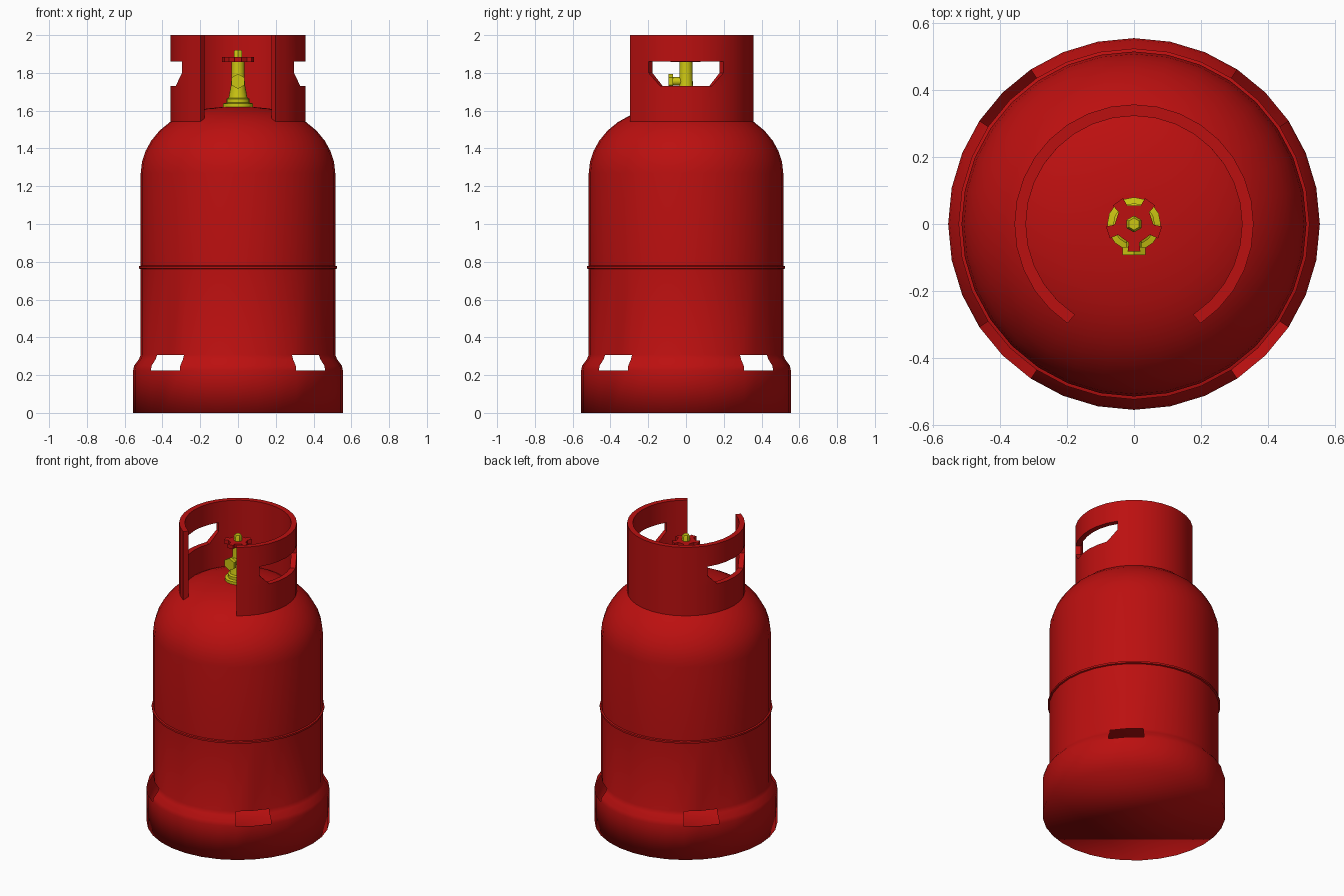
import bpy, bmesh, math
from mathutils import Matrix

cube = bpy.data.objects.get("Cube")
if cube:
    bpy.data.objects.remove(cube, do_unlink=True)


def material(name, rgb):
    m = bpy.data.materials.new(name)
    m.use_nodes = True
    m.diffuse_color = (*rgb, 1)
    m.node_tree.nodes["Principled BSDF"].inputs["Base Color"].default_value = (*rgb, 1)
    return m


RED = material("red paint", (0.5, 0.005, 0.005))
BRASS = material("yellow brass", (0.6, 0.56, 0.006))
STEP = math.tau / 32


def finish(name, bm, mat, smooth_angle=35):
    mesh = bpy.data.meshes.new(name)
    bm.to_mesh(mesh)
    bm.free()
    mesh.materials.append(mat)
    ob = bpy.data.objects.new(name, mesh)
    bpy.context.collection.objects.link(ob)
    shade(ob, smooth_angle)
    return ob


def shade(ob, angle):
    bpy.ops.object.select_all(action='DESELECT')
    ob.select_set(True)
    bpy.context.view_layer.objects.active = ob
    bpy.ops.object.shade_smooth_by_angle(angle=math.radians(angle))


def polar(r, a, z):
    return (r * math.cos(a), r * math.sin(a), z)


def lathe(profile, sides, phase=0.0, skip=lambda row, col: False, cap_top=True):
    """Turn (radius, height) points, listed bottom to top, with flat caps."""
    bm = bmesh.new()
    rings = [[bm.verts.new(polar(r, phase + math.tau * i / sides, z)) for i in range(sides)]
             for r, z in profile]
    for row, (low, high) in enumerate(zip(rings, rings[1:])):
        for i in range(sides):
            j = (i + 1) % sides
            if not skip(row, i):
                bm.faces.new((low[i], low[j], high[j], high[i]))
    bm.faces.new(rings[0][::-1])
    if cap_top:
        bm.faces.new(rings[-1])
    return bm


# Tank shell with flared foot; four openings through the flare
tank = [(0.555, 0), (0.555, 0.225), (0.55, 0.25), (0.525, 0.283), (0.515, 0.307),
        (0.515, 0.77), (0.515, 1.27), (0.508, 1.33), (0.49, 1.385), (0.46, 1.44),
        (0.415, 1.495), (0.36, 1.54), (0.3, 1.573), (0.24, 1.594), (0.16, 1.612), (0.08, 1.62)]
finish("tank", lathe(tank, 32, skip=lambda row, i: row in (1, 2, 3) and i % 8 in (3, 4)),
       RED, 180)

# Weld bead around the middle
finish("weld_seam", lathe([(0.51, 0.759), (0.524, 0.764), (0.524, 0.776), (0.51, 0.781)], 32), RED)


# Guard collar, open at the front, with a chamfered hand slot on each side
def build_collar():
    bm = bmesh.new()
    levels = [1.54, 1.73, 1.8, 1.86, 2.0]
    first, last = -5, 21
    grid = {(c, r): bm.verts.new(polar(0.357, c * STEP, z))
            for c in range(first, last + 1) for r, z in enumerate(levels)}
    for c in range(first, last):
        # Columns away from the nearest slot centre
        off = min(abs(c + 0.5), abs(c + 0.5 - 16))
        before = (c + 0.5 < 0) or (8 < c + 0.5 < 16)
        for r in range(4):
            a, b = grid[c, r], grid[c + 1, r]
            d, e = grid[c, r + 1], grid[c + 1, r + 1]
            if r == 2 and off < 3 or r == 1 and off < 2:
                continue
            if r == 1 and off < 3:
                bm.faces.new((a, b, d) if before else (a, b, e))
            else:
                bm.faces.new((a, b, e, d))
    loose = [v for v in bm.verts if not v.link_faces]
    bmesh.ops.delete(bm, geom=loose, context='VERTS')
    ob = finish("guard_collar", bm, RED)
    mod = ob.modifiers.new("wall", 'SOLIDIFY')
    mod.thickness = 0.034
    mod.offset = -1
    mod.use_even_offset = True
    bpy.ops.object.modifier_apply(modifier=mod.name)
    shade(ob, 35)


build_collar()

# Valve body on a stepped flange
valve = [(0.08, 1.61), (0.08, 1.638), (0.062, 1.642), (0.062, 1.662), (0.05, 1.668),
         (0.036, 1.74), (0.034, 1.86)]
finish("valve_body", lathe(valve, 16), BRASS)
finish("valve_top_nut", lathe([(0.025, 1.85), (0.025, 1.912), (0.018, 1.922)], 6, math.pi / 6), BRASS)

# Outlet pointing forward, with a hexagonal nut
forward = Matrix.Translation((0, 0, 1.755)) @ Matrix.Rotation(math.pi / 2, 4, 'X')
for name, r, start, end, sides in (("outlet_pipe", 0.022, 0, 0.075, 12),
                                   ("outlet_nut", 0.04, 0.068, 0.092, 6)):
    bm = lathe([(r, start), (r, end)], sides, math.pi / 2)
    bm.transform(forward)
    finish(name, bm, BRASS)

# Five-lobed hand wheel
bm = bmesh.new()
outline = []
for k in range(5):
    lobe = -math.pi / 2 + math.tau * k / 5
    for deg, r in ((-16, 0.058), (-13, 0.084), (13, 0.084), (16, 0.058)):
        outline.append(bm.verts.new(polar(r, lobe + math.radians(deg), 1.857)))
wheel = bm.faces.new(outline)
top = bmesh.ops.extrude_face_region(bm, geom=[wheel])
bmesh.ops.translate(bm, vec=(0, 0, 0.026),
                    verts=[g for g in top["geom"] if isinstance(g, bmesh.types.BMVert)])
bmesh.ops.recalc_face_normals(bm, faces=bm.faces)
finish("hand_wheel", bm, RED)
